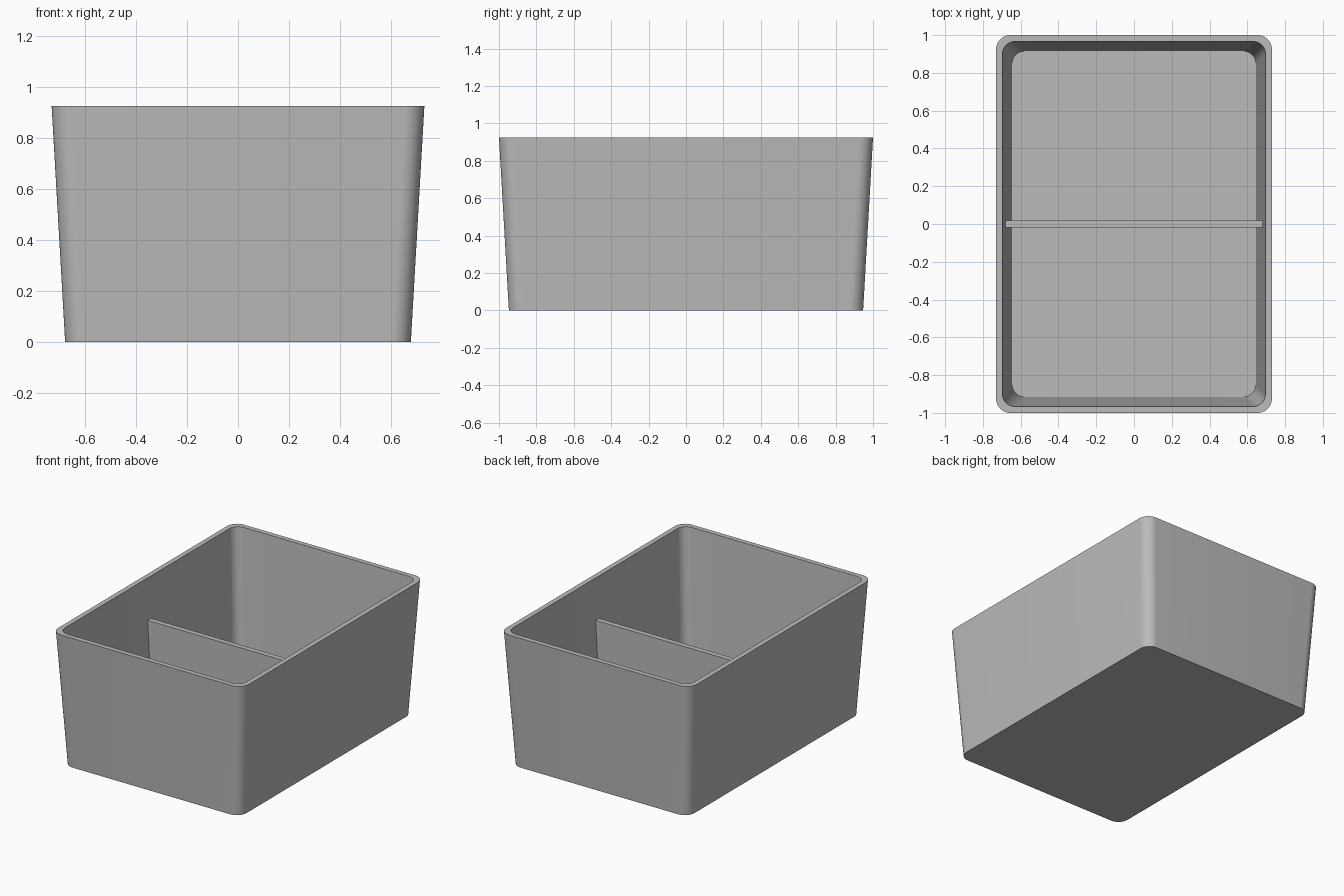
import bpy
import bmesh
from math import cos, sin, pi

cube = bpy.data.objects.get("Cube")
if cube:
    bpy.data.objects.remove(cube, do_unlink=True)

HEIGHT, FLOOR, DIVIDER_TOP = 0.925, 0.035, 0.645

grey = bpy.data.materials.new("plain grey")
grey.use_nodes = True
colour = (0.5, 0.5, 0.5, 1)
grey.diffuse_color = colour
grey.node_tree.nodes["Principled BSDF"].inputs["Base Color"].default_value = colour


def finish(name, bm):
    bmesh.ops.recalc_face_normals(bm, faces=bm.faces)
    mesh = bpy.data.meshes.new(name)
    bm.to_mesh(mesh)
    bm.free()
    mesh.materials.append(grey)
    obj = bpy.data.objects.new(name, mesh)
    bpy.context.collection.objects.link(obj)
    return obj


def rounded_ring(bm, hx, hy, radius, z, steps=10):
    """Rounded rectangle of vertices, counter-clockwise."""
    ring = []
    for quarter, (sx, sy) in enumerate([(1, 1), (-1, 1), (-1, -1), (1, -1)]):
        for i in range(steps + 1):
            a = (quarter + i / steps) * pi / 2
            ring.append(bm.verts.new((sx * (hx - radius) + radius * cos(a),
                                      sy * (hy - radius) + radius * sin(a), z)))
    return ring


def bridge(bm, a, b):
    for i in range(len(a)):
        j = (i + 1) % len(a)
        bm.faces.new((a[i], a[j], b[j], b[i]))


# Tapered bin: outer wall, flat rim, inner wall and floor
bm = bmesh.new()
rings = [rounded_ring(bm, 0.677, 0.947, 0.075, 0),
         rounded_ring(bm, 0.73, 1.0, 0.075, HEIGHT),
         rounded_ring(bm, 0.696, 0.966, 0.065, HEIGHT),
         rounded_ring(bm, 0.645, 0.915, 0.065, FLOOR)]
for lower, upper in zip(rings, rings[1:]):
    bridge(bm, lower, upper)
bm.faces.new(rings[0])
bm.faces.new(rings[-1])
bin_body = finish("bin_body", bm)

bpy.ops.object.select_all(action='DESELECT')
bin_body.select_set(True)
bpy.context.view_layer.objects.active = bin_body
bpy.ops.object.shade_smooth_by_angle(angle=pi / 6)

# Low cross divider whose ends follow the sloping side walls
bm = bmesh.new()
bmesh.ops.create_cube(bm, size=1)
for v in bm.verts:
    top = v.co.z > 0
    v.co.x *= 2 * (0.682 if top else 0.647)
    v.co.y *= 0.036
    v.co.z = DIVIDER_TOP if top else FLOOR - 0.005
finish("divider", bm)
